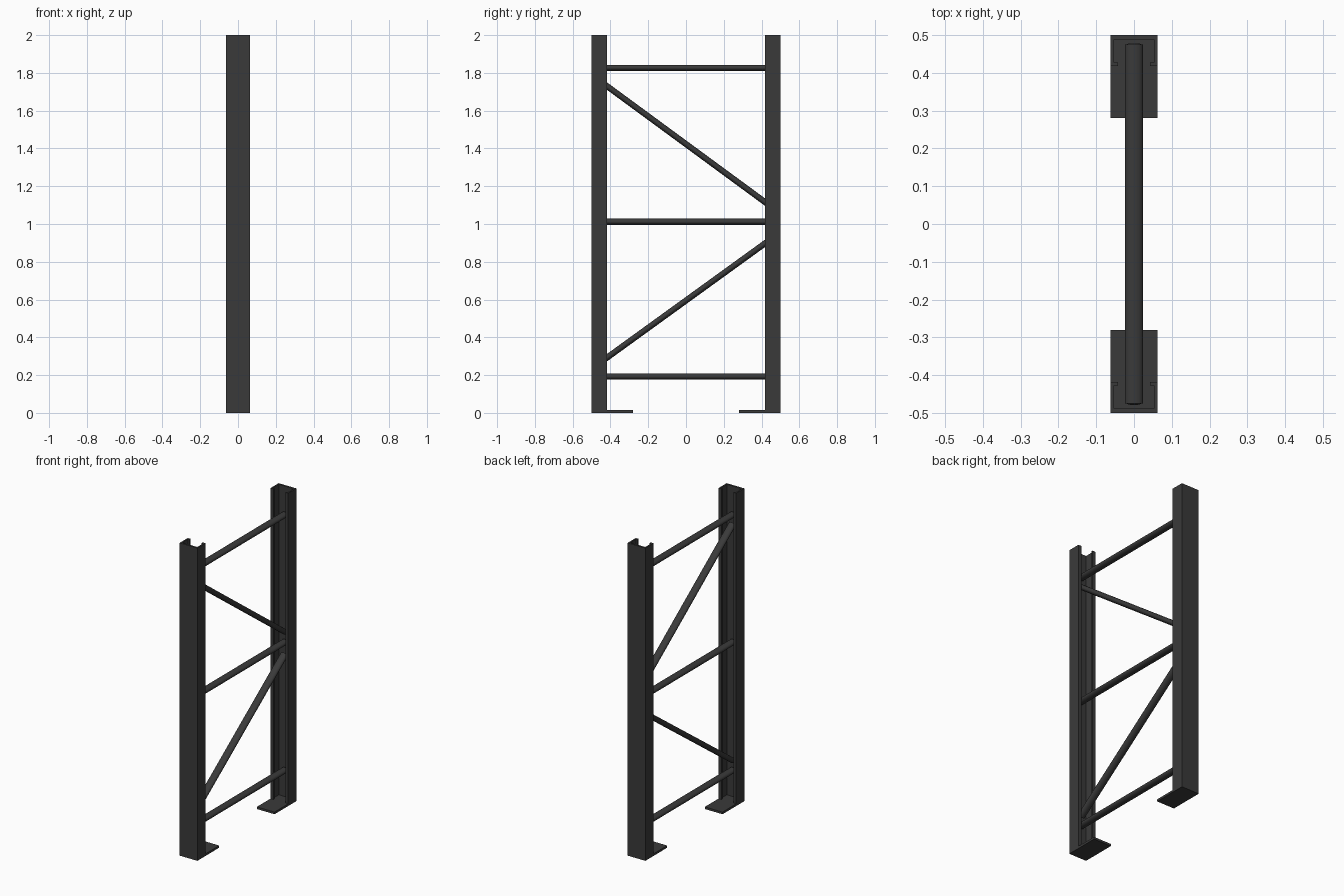
import bpy, bmesh, math
from mathutils import Matrix, Vector

cube = bpy.data.objects.get("Cube")
if cube:
    bpy.data.objects.remove(cube, do_unlink=True)

steel = bpy.data.materials.new("dark grey steel")
steel.use_nodes = True
steel.diffuse_color = (0.042, 0.042, 0.042, 1)
steel.node_tree.nodes["Principled BSDF"].inputs["Base Color"].default_value = steel.diffuse_color


def add_object(name, bm, smooth=False):
    bmesh.ops.recalc_face_normals(bm, faces=bm.faces)
    mesh = bpy.data.meshes.new(name)
    bm.to_mesh(mesh)
    bm.free()
    mesh.materials.append(steel)
    obj = bpy.data.objects.new(name, mesh)
    bpy.context.collection.objects.link(obj)
    if smooth:
        bpy.ops.object.select_all(action='DESELECT')
        obj.select_set(True)
        bpy.context.view_layer.objects.active = obj
        bpy.ops.object.shade_smooth_by_angle(angle=math.radians(40))
    return obj


def upright(name, side):
    """Lipped channel opening towards the middle of the frame."""
    half = [(0.0625, 0.5), (0.0625, 0.418), (0.042, 0.418),
            (0.042, 0.428), (0.053, 0.428), (0.053, 0.488)]
    outline = half + [(-x, y) for x, y in reversed(half)]
    bm = bmesh.new()
    face = bm.faces.new([bm.verts.new((x, y * side, 0.0)) for x, y in outline])
    top = bmesh.ops.extrude_face_region(bm, geom=[face])["geom"]
    bmesh.ops.translate(bm, vec=(0, 0, 2),
                        verts=[v for v in top if isinstance(v, bmesh.types.BMVert)])
    add_object(name, bm)


def foot_plate(name, side):
    bm = bmesh.new()
    bmesh.ops.create_cube(bm, size=1, matrix=Matrix.Translation((0, 0.39 * side, 0.007))
                          @ Matrix.Diagonal((0.125, 0.22, 0.014, 1)))
    add_object(name, bm)


def brace(name, z_front, z_back, reach=0.475):
    """Oval tube running between the two uprights."""
    start, end = Vector((0, -reach, z_front)), Vector((0, reach, z_back))
    run = end - start
    tilt = Matrix.Rotation(math.atan2(run.z, run.y), 4, 'X')
    lay_down = Matrix.Rotation(math.radians(-90), 4, 'X')
    bm = bmesh.new()
    bmesh.ops.create_cone(bm, cap_ends=True, segments=24, radius1=1, radius2=1, depth=run.length,
                          matrix=Matrix.Translation((start + end) / 2) @ tilt @ lay_down
                          @ Matrix.Diagonal((0.024, 0.016, 1, 1)))
    add_object(name, bm, smooth=True)


# Uprights and their feet
for label, side in (("front", -1), ("back", 1)):
    upright(label + "_upright", side)
    foot_plate(label + "_foot_plate", side)

# Level and sloping braces
for label, z in (("lower", 0.193), ("middle", 1.012), ("upper", 1.827)):
    brace(label + "_level_brace", z, z)
brace("lower_diagonal_brace", 0.255, 0.935, 0.47)
brace("upper_diagonal_brace", 1.768, 1.078, 0.47)
